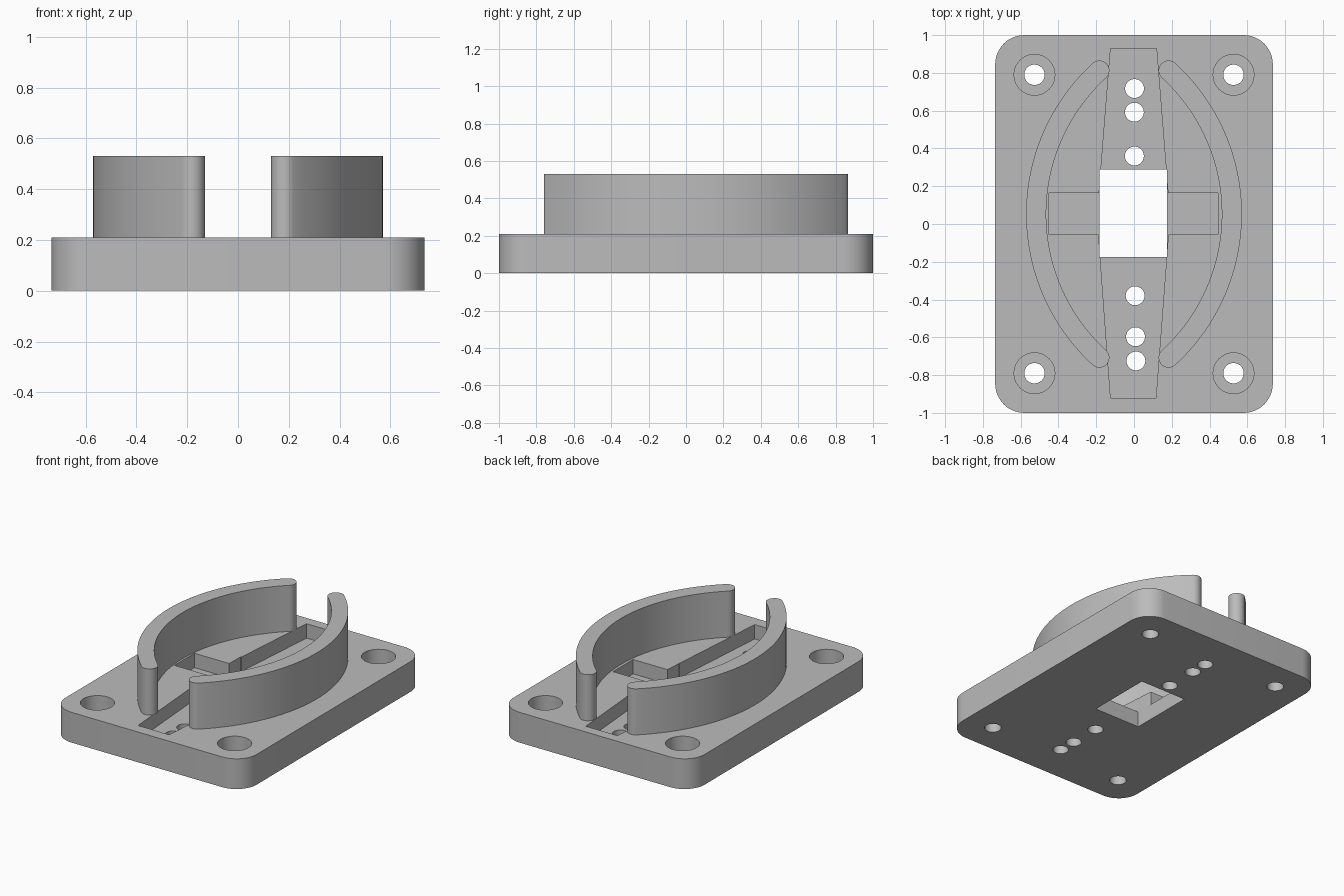
import bpy, bmesh, math

if "Cube" in bpy.data.objects:
    bpy.data.objects.remove(bpy.data.objects["Cube"])

TOP = 0.21      # plate thickness
FLOOR = 0.11    # floor of the recesses
RIM = 0.53      # top of the curved walls

grey = bpy.data.materials.new("light_grey")
grey.diffuse_color = (0.5, 0.5, 0.5, 1)
grey.use_nodes = True
grey.node_tree.nodes["Principled BSDF"].inputs["Base Color"].default_value = grey.diffuse_color


def prism(name, outline, z0, z1):
    """Extrude a flat outline from z0 to z1."""
    bm = bmesh.new()
    face = bm.faces.new([bm.verts.new((x, y, z0)) for x, y in outline])
    ext = bmesh.ops.extrude_face_region(bm, geom=[face])
    for v in ext["geom"]:
        if isinstance(v, bmesh.types.BMVert):
            v.co.z = z1
    bmesh.ops.recalc_face_normals(bm, faces=bm.faces)
    mesh = bpy.data.meshes.new(name)
    bm.to_mesh(mesh)
    bm.free()
    mesh.materials.append(grey)
    obj = bpy.data.objects.new(name, mesh)
    bpy.context.collection.objects.link(obj)
    return obj


def arc(cx, cy, r, a0, a1, n):
    return [(cx + r * math.cos(a0 + (a1 - a0) * i / n),
             cy + r * math.sin(a0 + (a1 - a0) * i / n)) for i in range(n + 1)]


def disc(cx, cy, r, n=40):
    return arc(cx, cy, r, 0, 2 * math.pi, n)[:-1]


def activate(obj):
    bpy.ops.object.select_all(action='DESELECT')
    obj.select_set(True)
    bpy.context.view_layer.objects.active = obj


def cut(obj, outline, z0, z1):
    """Subtract a prism, then discard the cutter."""
    cutter = prism("cutter", outline, z0, z1)
    cutter.hide_render = True
    mod = obj.modifiers.new("cut", 'BOOLEAN')
    mod.operation, mod.solver, mod.object = 'DIFFERENCE', 'EXACT', cutter
    activate(obj)
    bpy.ops.object.modifier_apply(modifier=mod.name)
    bpy.data.objects.remove(cutter)


def smooth(obj):
    activate(obj)
    bpy.ops.object.shade_smooth_by_angle(angle=math.radians(30))


# Base plate with rounded corners
R = 0.155
outline = []
for k, (sx, sy) in enumerate([(1, 1), (-1, 1), (-1, -1), (1, -1)]):
    outline += arc(sx * (0.735 - R), sy * (1 - R), R,
                   k * math.pi / 2, (k + 1) * math.pi / 2, 12)
plate = prism("base_plate", outline, 0, TOP)

# Tapered slot with two side arms
slot = [(0.119, 0.93), (-0.124, 0.93), (-0.185, 0.165), (-0.45, 0.165),
        (-0.45, -0.055), (-0.188, -0.055), (-0.124, -0.92), (0.116, -0.92),
        (0.182, -0.055), (0.445, -0.055), (0.445, 0.165), (0.18, 0.165)]
cut(plate, slot, FLOOR, TOP + 0.1)

# Rectangular opening through the middle
cut(plate, [(-0.182, -0.175), (0.175, -0.175), (0.175, 0.288), (-0.182, 0.288)],
    -0.1, TOP + 0.1)

# Row of small holes along the slot
for x, y in [(0.003, 0.717), (0.002, 0.592), (0.002, 0.36),
             (0.006, -0.38), (0.008, -0.597), (0.01, -0.725)]:
    cut(plate, disc(x, y, 0.05), -0.1, TOP + 0.1)

# Counterbored corner screw holes
for sx in (-1, 1):
    for sy in (-1, 1):
        cut(plate, disc(sx * 0.527, sy * 0.79, 0.108), 0.1, TOP + 0.1)
        cut(plate, disc(sx * 0.527, sy * 0.79, 0.054), -0.1, TOP + 0.1)
smooth(plate)

# Curved walls: thick circular arcs with round ends
MID, HALF, CY = 1.03, 0.053, 0.0525      # arc radius, half thickness, centre y
CX = MID - 0.518                         # arc centre, for the left wall
A = math.asin(0.76 / MID)                # half angle to the round ends
for name, side in (("left_wall", 1), ("right_wall", -1)):
    pts = arc(CX, CY, MID + HALF, math.pi - A, math.pi + A, 48)
    for sign in (1, -1):
        a = math.pi + sign * A
        ex, ey = CX + MID * math.cos(a), CY + MID * math.sin(a)
        if sign == 1:
            pts += arc(ex, ey, HALF, a, a + math.pi, 14)[1:-1]
            pts += arc(CX, CY, MID - HALF, math.pi + A, math.pi - A, 48)
        else:
            pts += arc(ex, ey, HALF, a + math.pi, a + 2 * math.pi, 14)[1:-1]
    smooth(prism(name, [(side * x, y) for x, y in pts], TOP, RIM))
